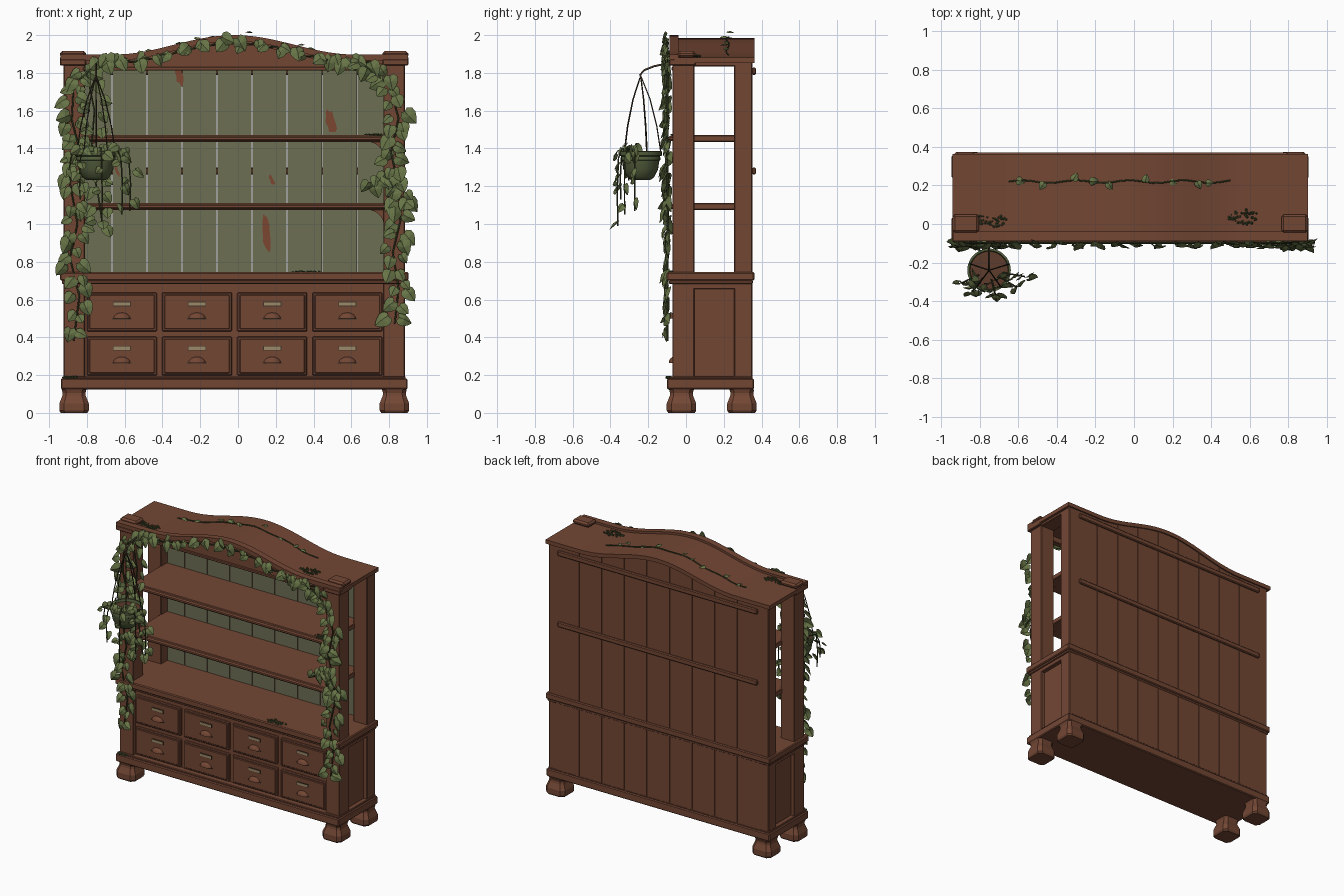
import bpy, bmesh, math, random
from mathutils import Vector, Matrix

if "Cube" in bpy.data.objects:
    bpy.data.objects.remove(bpy.data.objects["Cube"])
random.seed(7)
CX = -0.02                      # cabinet centre line


def mat(name, c):
    m = bpy.data.materials.new(name)
    m.diffuse_color = (*c, 1)
    m.use_nodes = True
    m.node_tree.nodes["Principled BSDF"].inputs["Base Color"].default_value = m.diffuse_color
    return m


WOOD = mat("brown wood", (0.17, 0.062, 0.034))
PAINT = mat("faded green paint", (0.150, 0.158, 0.088))
CHIP = mat("bare chipped wood", (0.20, 0.062, 0.03))
LEAF = mat("ivy leaf", (0.135, 0.175, 0.062))
STEM = mat("dark stem", (0.045, 0.06, 0.02))
POT = mat("green pot", (0.085, 0.11, 0.045))
SOIL = mat("soil", (0.11, 0.045, 0.025))
BRASS = mat("label card", (0.33, 0.25, 0.14))
IRON = mat("dark iron", (0.05, 0.035, 0.022))
MOSS = mat("moss", (0.05, 0.075, 0.025))


def finish(name, bm, *mats, smooth=False):
    bmesh.ops.recalc_face_normals(bm, faces=bm.faces)
    me = bpy.data.meshes.new(name)
    bm.to_mesh(me)
    bm.free()
    ob = bpy.data.objects.new(name, me)
    bpy.context.collection.objects.link(ob)
    for m in mats:
        me.materials.append(m)
    if smooth:
        bpy.context.view_layer.objects.active = ob
        bpy.ops.object.select_all(action='DESELECT')
        ob.select_set(True)
        bpy.ops.object.shade_smooth_by_angle(angle=math.radians(40))
    return ob


def box(name, x0, x1, y0, y1, z0, z1, m=WOOD, bevel=0.004):
    bm = bmesh.new()
    bmesh.ops.create_cube(bm, size=1, matrix=Matrix.Translation(((x0 + x1) / 2, (y0 + y1) / 2, (z0 + z1) / 2))
                          @ Matrix.Diagonal((x1 - x0, y1 - y0, z1 - z0, 1)))
    if bevel:
        bmesh.ops.bevel(bm, geom=bm.edges[:], offset=bevel, segments=1, affect='EDGES')
    return finish(name, bm, m)


def prism(name, pts, y0, y1, *mats):
    """Extrude an x-z outline along y."""
    bm = bmesh.new()
    f = bm.faces.new([bm.verts.new((x, y0, z)) for x, z in pts])
    new = bmesh.ops.extrude_face_region(bm, geom=[f])["geom"]
    bmesh.ops.translate(bm, verts=[v for v in new if isinstance(v, bmesh.types.BMVert)], vec=(0, y1 - y0, 0))
    bmesh.ops.recalc_face_normals(bm, faces=bm.faces)
    if len(mats) > 1:           # second colour on the front-facing side
        for f in bm.faces:
            f.material_index = 1 if f.normal.y < -0.9 else 0
    return finish(name, bm, *mats)


def arch(x):
    t = min(abs(x - CX) / 0.64, 1)
    return 1.897 + 0.103 * (1 + math.cos(math.pi * t)) / 2


def arch_strip(x0, x1, top, bottom, n=40):
    xs = [x0 + (x1 - x0) * i / n for i in range(n + 1)]
    return [(x, bottom(x)) for x in xs] + [(x, top(x)) for x in reversed(xs)]


def tube(name, pts, r, m):
    cu = bpy.data.curves.new(name, 'CURVE')
    cu.dimensions = '3D'
    cu.bevel_depth, cu.bevel_resolution = r, 1
    sp = cu.splines.new('POLY')
    sp.points.add(len(pts) - 1)
    for p, q in zip(sp.points, pts):
        p.co = (*q, 1)
    cu.materials.append(m)
    ob = bpy.data.objects.new(name, cu)
    bpy.context.collection.objects.link(ob)


# feet, posts and side rails (both ends)
for s, side in ((-1, "left"), (1, "right")):
    for yc, end in ((-0.024, "front"), (0.296, "back")):
        bm = bmesh.new()
        rings = []
        for z, r in ((0, .07), (.012, .078), (.05, .078), (.09, .062), (.105, .06), (.125, .066)):
            c = r * 0.68
            rings.append([bm.verts.new((CX + s * 0.848 + x, yc + y, z)) for x, y in
                          ((r, -c), (r, c), (c, r), (-c, r), (-r, c), (-r, -c), (-c, -r), (c, -r))])
        for a, b in zip(rings, rings[1:]):
            for i in range(8):
                bm.faces.new((a[i], a[(i + 1) % 8], b[(i + 1) % 8], b[i]))
        bm.faces.new(rings[0])
        bm.faces.new(rings[-1])
        finish(f"{side}_{end}_foot", bm, WOOD)
    xa, xb = sorted((CX + s * 0.79, CX + s * 0.903))
    box(f"{side}_front_post", xa, xb, -0.072, 0.045, 0.18, 1.88)
    box(f"{side}_back_post", xa, xb, 0.255, 0.35, 0.18, 1.88)
    box(f"{side}_top_rail", xa, xb, 0.03, 0.27, 1.835, 1.875)
    box(f"{side}_panel_top_rail", xa, xb, 0.03, 0.27, 0.655, 0.69)
    xa, xb = sorted((CX + s * 0.785, CX + s * 0.922))
    box(f"{side}_post_capital", xa, xb, -0.09, 0.05, 1.84, 1.872)
    box(f"{side}_post_cap", xa, xb - 0.0, -0.045, 0.05, 1.88, 1.915, bevel=0.012)

# lower cabinet with base and counter mouldings
box("cabinet_body", CX - 0.875, CX + 0.875, -0.045, 0.33, 0.17, 0.70)
box("base_moulding", CX - 0.918, CX + 0.918, -0.10, 0.36, 0.125, 0.182, bevel=0.006)
box("base_moulding_step", CX - 0.908, CX + 0.908, -0.088, 0.352, 0.18, 0.193)
box("counter_top", CX - 0.922, CX + 0.922, -0.102, 0.362, 0.70, 0.745, bevel=0.006)
box("counter_moulding", CX - 0.912, CX + 0.912, -0.09, 0.354, 0.683, 0.702)

# drawers with label holders and cup pulls
for c in range(4):
    for r in range(2):
        x0 = -0.80 + c * 0.398
        z0 = 0.197 + r * 0.234
        xc = x0 + 0.185
        n = f"drawer_{c + 1}_{r + 1}"
        box(n, x0, x0 + 0.37, -0.06, -0.03, z0, z0 + 0.207, bevel=0.005)
        box(n + "_panel", x0 + .012, x0 + .358, -0.065, -0.05, z0 + .012, z0 + 0.195, bevel=0.004)
        box(n + "_label_holder", xc - .048, xc + .048, -0.069, -0.06, z0 + .133, z0 + .158, IRON, 0)
        box(n + "_label", xc - .044, xc + .044, -0.071, -0.06, z0 + .137, z0 + .154, BRASS, 0)
        bm = bmesh.new()            # cup pull: quarter of a squashed ball
        bmesh.ops.create_uvsphere(bm, u_segments=16, v_segments=8, radius=1)
        for d in ((0, 0, -1), (0, 1, 0)):
            bmesh.ops.bisect_plane(bm, geom=bm.verts[:] + bm.edges[:] + bm.faces[:], plane_co=(0, 0, 0),
                                   plane_no=d, clear_outer=True)
        bmesh.ops.transform(bm, verts=bm.verts, matrix=Matrix.Translation((xc, -0.063, z0 + 0.068))
                            @ Matrix.Diagonal((0.046, 0.028, 0.032, 1)))
        finish(n + "_cup_pull", bm, WOOD, smooth=True)
        box(n + "_pull_lip", xc - .052, xc + .052, -0.070, -0.06, z0 + .064, z0 + .070, IRON, 0)

# shelves and their curved corner brackets
for k, z in enumerate((1.075, 1.435)):
    box(f"shelf_{k + 1}", CX - 0.80, CX + 0.80, -0.068, 0.328, z, z + 0.036)
    box(f"shelf_{k + 1}_nosing", CX - 0.80, CX + 0.80, -0.092, -0.06, z + 0.004, z + 0.032, bevel=0.008)
    for s in (-1, 1):
        pts = [(CX + s * 0.795, z + .002)]
        for i in range(9):
            a = math.pi / 2 * i / 8
            pts.append((CX + s * (0.705 + 0.088 * math.sin(a)), z - 0.088 + 0.088 * math.cos(a)))
        prism(f"shelf_{k + 1}_bracket_{'right' if s > 0 else 'left'}", pts, -0.05, -0.02, WOOD)

# back planks: green in front, bare wood behind
for i in range(9):
    x0 = -0.853 + i * 0.1855
    prism(f"back_plank_{i + 1}", arch_strip(x0 + .002, x0 + .1835, lambda x: arch(x) - 0.03, lambda x: 0.19, 4),
          0.328, 0.352, WOOD, PAINT)
for k, z in enumerate((1.262, 1.79)):
    box(f"back_batten_{k + 1}", CX - 0.82, CX + 0.82, 0.35, 0.37, z, z + 0.038, bevel=0.006)

# chipped paint patches
for k, (x, z, w, h) in enumerate(((.49, 1.54, .03, .075), (.18, 1.23, .012, .03), (.15, .95, .024, .11),
                                  (-.31, 1.78, .02, .055), (-.64, 1.28, .008, .03))):
    pts = []
    for i in range(14):
        a = math.tau * i / 14
        q = random.uniform(0.7, 1.15)
        pts.append((x + w * q * math.cos(a) - 0.012 * math.sin(a), z + h * q * math.sin(a)))
    prism(f"paint_chip_{k + 1}", pts, 0.325, 0.329, CHIP)

# arched top: roof board, front pediment, trim and cornice
prism("arched_roof", arch_strip(CX - 0.922, CX + 0.922, lambda x: arch(x) - 0.016, lambda x: arch(x) - 0.045),
      -0.06, 0.362, WOOD)
prism("front_pediment", arch_strip(CX - 0.80, CX + 0.80, lambda x: arch(x) - 0.03, lambda x: 1.815),
      -0.066, -0.035, WOOD)
prism("arched_trim", arch_strip(CX - 0.92, CX + 0.92, arch, lambda x: arch(x) - 0.032), -0.088, -0.04, WOOD)
prism("arched_trim_lower", arch_strip(CX - 0.90, CX + 0.90, lambda x: arch(x) - 0.03, lambda x: arch(x) - 0.05),
      -0.077, -0.04, WOOD)
box("pediment_lower_rail", CX - 0.80, CX + 0.80, -0.076, -0.035, 1.812, 1.832)

# hanging pot
PX, PY = -0.752, -0.24
bm = bmesh.new()
prof = [(0, 1.232), (.05, 1.232), (.072, 1.248), (.092, 1.29), (.099, 1.335), (.104, 1.338), (.104, 1.35),
        (.101, 1.358), (.112, 1.362), (.113, 1.385), (.102, 1.386), (.098, 1.368), (0, 1.372)]
vs = [bm.verts.new((r, 0, z)) for r, z in prof]
es = [bm.edges.new(p) for p in zip(vs, vs[1:])]
bmesh.ops.spin(bm, geom=vs + es, cent=(0, 0, 0), axis=(0, 0, 1), angle=math.tau, steps=28)
bmesh.ops.remove_doubles(bm, verts=bm.verts, dist=1e-4)
bmesh.ops.translate(bm, verts=bm.verts, vec=(PX, PY, 0))
for f in bm.faces:
    c = f.calc_center_median()
    f.material_index = 1 if c.z > 1.36 and math.hypot(c.x - PX, c.y - PY) < 0.09 else 0
finish("hanging_pot", bm, POT, SOIL, smooth=True)
for i in range(5):
    a = math.tau * i / 5 + 0.3
    tube(f"pot_hanger_{i + 1}", [(PX + r * math.cos(a), PY + r * math.sin(a), z) for r, z in
                                 ((.108, 1.37), (.085, 1.52), (.05, 1.66), (.004, 1.775))], 0.0035, IRON)
tube("pot_hook_arm", [(PX, -0.04, 1.855), (PX, -0.10, 1.85), (PX, -0.17, 1.835), (PX, -0.22, 1.815),
                      (PX, -0.243, 1.79), (PX, -0.235, 1.765)], 0.006, IRON)

# ivy: leaves are folded ovals gathered in one mesh per vine
HALF = ((.24, .1), (.47, -.12), (.46, -.42), (.26, -.75))


def add_leaf(bm, p, size, normal, roll):
    rot = normal.to_track_quat('Z', 'Y').to_matrix().to_4x4()
    M = Matrix.Translation(p) @ rot @ Matrix.Rotation(roll, 4, 'Z') @ Matrix.Scale(size, 4)
    top, mid, tip = [bm.verts.new(M @ Vector(q)) for q in ((0, 0, 0), (0, -.4, .08), (0, -1, -.1))]
    for s in (-1, 1):
        ring = [top] + [bm.verts.new(M @ Vector((s * x, y, -.12))) for x, y in HALF] + [tip]
        for a, b in zip(ring, ring[1:]):
            bm.faces.new((mid, a, b) if s < 0 else (mid, b, a))


def vine(name, pts, count, spread, size=0.075, out=(0, -1, 0.15), r=0.005):
    P = [Vector(p) for p in pts]
    tube(name + "_stem", P, r, STEM)
    bm = bmesh.new()
    for i in range(count):
        t = (i + random.random() * 0.8) / count * (len(P) - 1)
        k = min(int(t), len(P) - 2)
        p = P[k].lerp(P[k + 1], t - k)
        side = 1 if i % 2 else -1
        o = Vector(out)
        p = p + o * random.uniform(0.0, 0.02) + Vector((side * random.uniform(.15, 1) * spread, 0, random.uniform(0, .03)))
        n = o + Vector((random.uniform(-.5, .5), random.uniform(-.25, .25), random.uniform(-.3, .4)))
        add_leaf(bm, p, size * random.uniform(0.75, 1.2), n, side * random.uniform(0.1, 1.2))
    finish(name + "_leaves", bm, LEAF)


Y = -0.098
vine("left_post_ivy", [(-.62, Y, 1.87), (-.76, Y, 1.84), (-.87, Y, 1.74), (-.88, Y, 1.55), (-.84, Y, 1.40), (-.89, Y, 1.22),
                       (-.85, Y, 1.0), (-.89, Y, .82), (-.84, Y, .62), (-.87, Y, .38)], 52, .045)
vine("left_inner_ivy", [(-.80, Y, 1.80), (-.76, Y, 1.6), (-.78, Y, 1.35), (-.74, Y, 1.15), (-.71, Y, .95)], 20, .05, .07)
vine("right_post_ivy", [(.52, Y, 1.86), (.68, Y, 1.83), (.80, Y, 1.74), (.85, Y, 1.56), (.81, Y, 1.38), (.85, Y, 1.2),
                        (.86, Y, 1.02), (.82, Y, .85), (.85, Y, .66), (.83, Y, .47)], 50, .045)
vine("right_side_ivy", [(.84, Y, 1.27), (.76, Y, 1.23), (.69, Y, 1.19)], 8, .03, .07)
vine("right_outer_ivy", [(.85, Y, 1.16), (.89, Y, 1.12), (.91, Y, 1.08)], 3, .02, .08)
vine("arch_ivy", [(x / 20, Y, arch(x / 20) - .035 - .012 * (x % 2)) for x in range(-14, 15)], 27, .02, .07)
vine("roof_ivy", [(-.65 + i * .0575, .22 + .008 * math.sin(i * 1.3), arch(-.65 + i * .0575) - .01) for i in range(21)],
     9, .01, .04, (0, 0, 1), .004)
for k, (dx, dy, ln) in enumerate(((.13, -.08, .30), (-.08, -.10, .22), (.03, -.115, .36), (.17, -.03, .28), (-.13, -.06, .12))):
    vine(f"pot_trail_{k + 1}", [(PX + dx * f, PY + dy * f, z) for f, z in
                                ((.4, 1.38), (.85, 1.40), (1.02, 1.35), (1.08, 1.35 - ln / 2), (1.05, 1.35 - ln))],
         int(3 + ln * 14), .022, .055, (dx * 3, -.7, .2), .004)

# moss clumps
for k, (x, y, z, w, d) in enumerate(((-.74, .02, 1.884, .08, .035), (.57, .035, 1.89, .08, .04), (.36, -.06, .746, .075, .03),
                                     (.72, -.05, 1.472, .05, .03), (-.89, -.09, .188, .04, .012))):
    bm = bmesh.new()
    for i in range(45):
        a, q = random.random() * math.tau, math.sqrt(random.random())
        bmesh.ops.create_icosphere(bm, subdivisions=1, radius=random.uniform(.004, .009), matrix=Matrix.Translation(
            (x + w * q * math.cos(a), y + d * q * math.sin(a), z)))
    finish(f"moss_{k + 1}", bm, MOSS)
